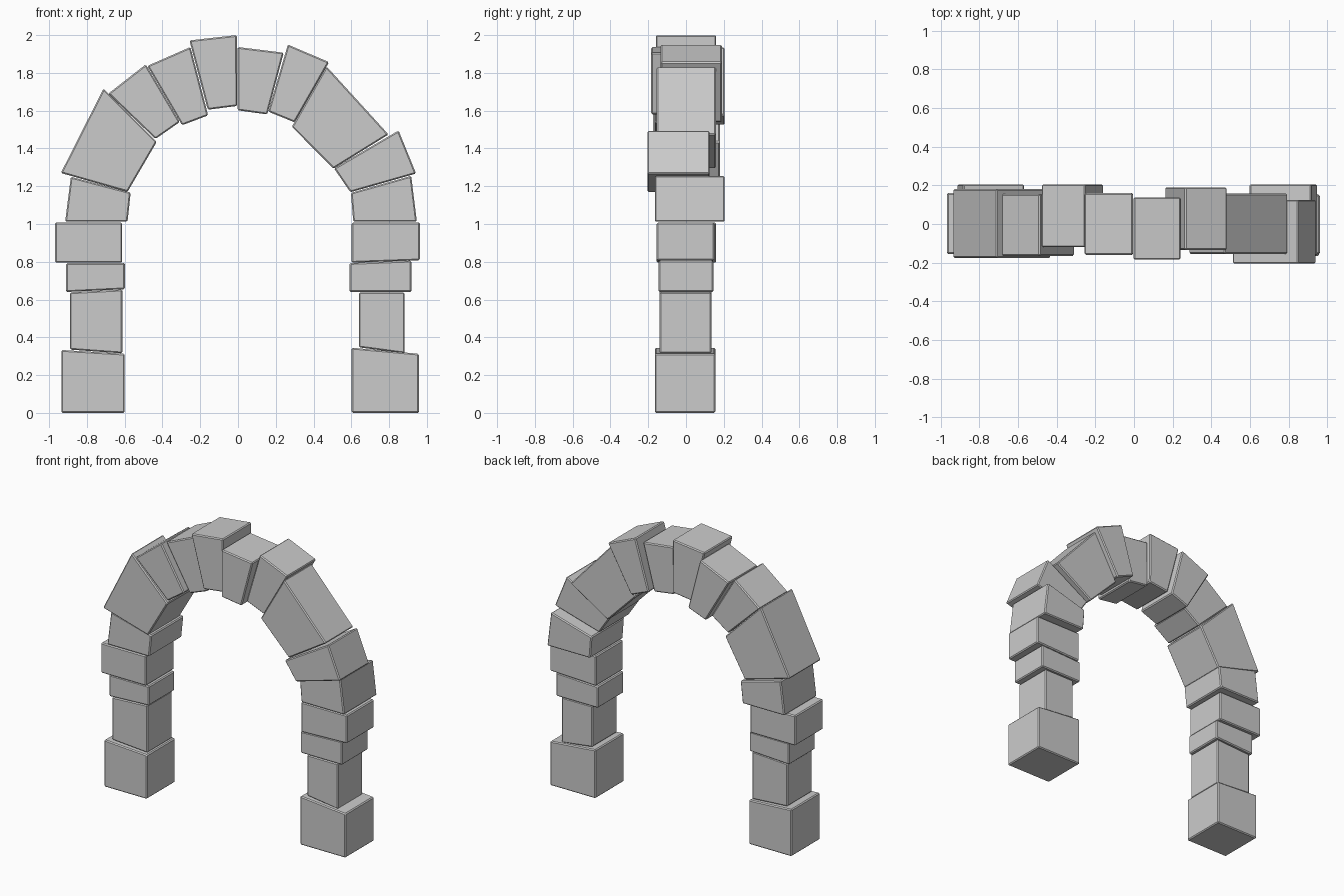
import bpy, bmesh

BEVEL = 0.007


def stone(name, profile, y0, y1):
    """Extrude a front (x, z) outline from y0 to y1 and chip its edges."""
    bm = bmesh.new()
    front = bm.faces.new([bm.verts.new((x, y0, z)) for x, z in profile])
    ext = bmesh.ops.extrude_face_region(bm, geom=[front])
    back = [v for v in ext["geom"] if isinstance(v, bmesh.types.BMVert)]
    bmesh.ops.translate(bm, verts=back, vec=(0, y1 - y0, 0))
    bmesh.ops.recalc_face_normals(bm, faces=bm.faces)
    bmesh.ops.bevel(bm, geom=bm.edges[:], offset=BEVEL, segments=1,
                    affect='EDGES', clamp_overlap=True)
    me = bpy.data.meshes.new(name)
    bm.to_mesh(me)
    bm.free()
    ob = bpy.data.objects.new(name, me)
    bpy.context.collection.objects.link(ob)
    return ob


def pillar(name, joints, courses):
    """Stack blocks between joints (height at left edge, height at right edge)."""
    for i, (x0, x1, y0, y1) in enumerate(courses):
        (bl, br), (tl, tr) = joints[i], joints[i + 1]
        stone(f"{name}_block_{i + 1}",
              [(x0, bl), (x1, br), (x1, tr - 0.002), (x0, tl - 0.002)], y0, y1)


def arch_side(name, wedges):
    """Wedge stones: four (x, z) corners, then front and back depth."""
    for i, (corners, y0, y1) in enumerate(wedges):
        stone(f"{name}_wedge_{i + 1}", corners, y0, y1)


# Straight pillars
pillar("left_pillar",
       [(0, 0), (0.335, 0.315), (0.64, 0.655), (0.795, 0.795), (1.01, 1.01)],
       [(-0.935, -0.60, -0.165, 0.155), (-0.89, -0.612, -0.14, 0.135),
        (-0.91, -0.598, -0.145, 0.145), (-0.968, -0.613, -0.155, 0.16)])
pillar("right_pillar",
       [(0, 0), (0.347, 0.315), (0.64, 0.64), (0.795, 0.808), (1.01, 1.01)],
       [(0.602, 0.958, -0.165, 0.155), (0.64, 0.882, -0.14, 0.135),
        (0.59, 0.918, -0.145, 0.145), (0.602, 0.963, -0.155, 0.15)])

# Arch stones, from springing to crown
arch_side("left_arch", [
    ([(-0.915, 1.012), (-0.585, 1.012), (-0.568, 1.167), (-0.885, 1.25)], -0.16, 0.205),
    ([(-0.938, 1.27), (-0.585, 1.17), (-0.43, 1.435), (-0.712, 1.717)], -0.175, 0.18),
    ([(-0.687, 1.69), (-0.437, 1.45), (-0.308, 1.54), (-0.488, 1.845)], -0.165, 0.155),
    ([(-0.48, 1.837), (-0.296, 1.523), (-0.158, 1.575), (-0.252, 1.937)], -0.12, 0.205),
    ([(-0.257, 1.972), (-0.16, 1.605), (-0.004, 1.625), (-0.006, 2.0)], -0.16, 0.16)])
arch_side("right_arch", [
    ([(0.61, 1.012), (0.947, 1.012), (0.917, 1.255), (0.598, 1.165)], -0.165, 0.205),
    ([(0.595, 1.168), (0.943, 1.267), (0.85, 1.495), (0.508, 1.295)], -0.205, 0.125),
    ([(0.505, 1.293), (0.797, 1.474), (0.468, 1.835), (0.285, 1.515)], -0.155, 0.158),
    ([(0.30, 1.538), (0.482, 1.857), (0.264, 1.95), (0.16, 1.595)], -0.135, 0.19),
    ([(0.155, 1.58), (0.242, 1.907), (-0.002, 1.937), (-0.002, 1.602)], -0.185, 0.138)])
